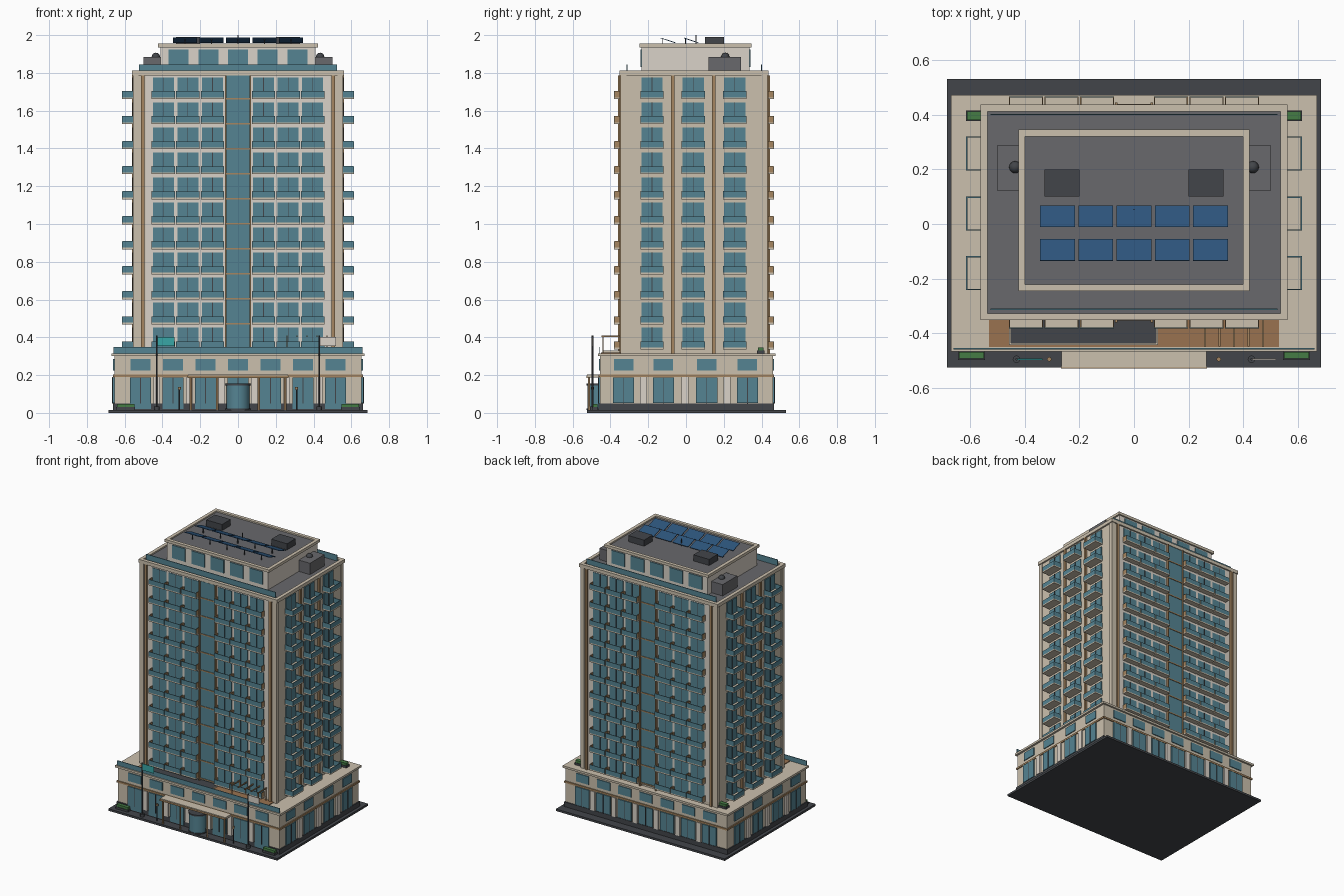
import bpy, bmesh, math
from mathutils import Matrix, Vector

if "Cube" in bpy.data.objects:
    bpy.data.objects.remove(bpy.data.objects["Cube"])


def mat(name, r, g, b):
    m = bpy.data.materials.new(name)
    m.diffuse_color = (r, g, b, 1)
    m.use_nodes = True
    m.node_tree.nodes["Principled BSDF"].inputs["Base Color"].default_value = m.diffuse_color
    return m


WALL = mat("stone", .60, .53, .42)
PALE = mat("pale_plaster", .70, .65, .58)
GLASS = mat("glass", .09, .23, .29)
TAN = mat("bronze_trim", .38, .24, .12)
DARK = mat("slate", .055, .06, .068)
ROOF = mat("roof_grey", .14, .14, .15)
SOLAR = mat("solar_blue", .026, .09, .2)
GREEN = mat("planting", .06, .2, .06)
WOOD = mat("deck_wood", .32, .17, .08)
TEAL = mat("teal_cloth", .04, .38, .38)


def finish(bm, name, m):
    me = bpy.data.meshes.new(name)
    bm.to_mesh(me)
    bm.free()
    o = bpy.data.objects.new(name, me)
    bpy.context.collection.objects.link(o)
    me.materials.append(m)
    return o


def boxes(name, m, items):
    """One object from many boxes, each (x0, x1, y0, y1, z0, z1)."""
    bm = bmesh.new()
    for x0, x1, y0, y1, z0, z1 in items:
        M = Matrix.Translation(((x0 + x1) / 2, (y0 + y1) / 2, (z0 + z1) / 2)) @ \
            Matrix.Diagonal((abs(x1 - x0), abs(y1 - y0), abs(z1 - z0), 1))
        bmesh.ops.create_cube(bm, size=1, matrix=M)
    return finish(bm, name, m)


def cylinders(name, m, items, seg=12):
    """Upright cylinders, each (x, y, radius, z0, z1)."""
    bm = bmesh.new()
    for x, y, r, z0, z1 in items:
        bmesh.ops.create_cone(bm, cap_ends=True, segments=seg, radius1=r, radius2=r, depth=z1 - z0,
                              matrix=Matrix.Translation((x, y, (z0 + z1) / 2)))
    o = finish(bm, name, m)
    for p in o.data.polygons:
        p.use_smooth = len(p.vertices) == 4
    o.data.set_sharp_from_angle(angle=math.radians(40))
    return o


def ring(x, y0, y1, t, z0, z1):
    """Four boxes forming a rectangular frame, symmetric in x."""
    return [(-x, x, y0, y0 + t, z0, z1), (-x, x, y1 - t, y1, z0, z1),
            (-x, -x + t, y0 + t, y1 - t, z0, z1), (x - t, x, y0 + t, y1 - t, z0, z1)]


def on_wall(side, block, u, hw, d0, d1, z0, z1):
    """Box on a wall: u along the wall, d outward from it."""
    X, Y0, Y1 = block
    if side == "front":
        return (u - hw, u + hw, Y0 - d1, Y0 - d0, z0, z1)
    if side == "back":
        return (u - hw, u + hw, Y1 + d0, Y1 + d1, z0, z1)
    if side == "right":
        return (X + d0, X + d1, u - hw, u + hw, z0, z1)
    return (-X - d1, -X - d0, u - hw, u + hw, z0, z1)


def mirror(b):
    return [b, (-b[1], -b[0]) + tuple(b[2:])]


SIDES = ("front", "back", "left", "right")
POD, TOW, PENT = (.655, -.455, .46), (.55, -.34, .425), (.41, -.235, .335)

# Ground slab and podium
boxes("ground_slab", DARK, [(-.685, .685, -.525, .53, 0, .015)])
boxes("podium", WALL, [(-.655, .655, -.455, .46, .01, .305)])
boxes("podium_cornice", WALL, [(-.67, .67, -.467, .473, .3, .315)])
boxes("podium_plinth", DARK, ring(.662, -.462, .467, .02, .015, .05))
boxes("podium_band", TAN, ring(.662, -.462, .467, .02, .19, .203))
win, bars, piers = [], [], []
for s in SIDES:
    lng = s in ("front", "back")
    us = [(-3 + i) * .172 for i in range(7)] if lng else [-.33, -.12, .11, .325]
    for u in us:
        win.append(on_wall(s, POD, u, .052, -.01, .006, .225, .285))
        win.append(on_wall(s, POD, u, .056, -.01, .009, .02 if s == "front" else .053, .187))
        bars.append(on_wall(s, POD, u, .002, 0, .011, .05, .187))
    mids = [(a + b) / 2 for a, b in zip(us, us[1:])]
    piers += [on_wall(s, POD, u, .018, 0, .012, .05, .19) for u in mids]
boxes("podium_windows", GLASS, win)
boxes("podium_mullions", DARK, bars)
boxes("podium_piers", PALE, piers)

# Entrance canopy and revolving door
boxes("entrance_canopy", WALL, [(-.265, .265, -.525, -.45, .188, .203)])
boxes("canopy_edge", TAN, [(-.268, .268, -.528, -.522, .186, .198)])
cylinders("canopy_columns", TAN, [(x, -.513, .006, .015, .188) for x in (-.25, -.11, .11, .25)])
cylinders("revolving_door", GLASS, [(0, -.46, .062, .015, .145)], 24)
cylinders("revolving_door_rings", DARK, [(0, -.46, .066, .145, .155), (0, -.46, .066, .015, .022)], 24)

# Street furniture: flagpoles, bollard lamps, planters
cylinders("flagpoles", DARK, [(s * .43, -.495, .004, .015, .41) for s in (-1, 1)])
cylinders("flagpole_bases", DARK, [(s * .43, -.495, .014, .015, .035) for s in (-1, 1)])
boxes("left_flag", TEAL, [(-.43, -.335, -.497, -.493, .355, .403)])
boxes("right_flag", PALE, [(.43, .52, -.497, -.493, .355, .403)])
cylinders("lamp_posts", DARK, [(s * .31, -.495, .004, .015, .125) for s in (-1, 1)])
cylinders("lamp_heads", TAN, [(s * .31, -.495, .008, .125, .138) for s in (-1, 1)])
street, roofp = (.545, .645, -.497, -.465, .015, .03), (.55, .615, .377, .415, .315, .33)
boxes("planters", DARK, mirror(street) + mirror(roofp))
boxes("planter_shrubs", GREEN, [(a + .004, b - .004, c + .004, d - .004, f, f + .017)
                                for a, b, c, d, e, f in mirror(street) + mirror(roofp)])

# Terrace: deck, pool, pergola, glass rail
boxes("terrace_deck", WOOD, [(-.53, .53, -.45, -.335, .31, .32)])
boxes("pool_water", DARK, [(-.45, .08, -.435, -.335, .315, .324)])
boxes("pool_rim", WALL, [(-.457, .087, -.443, -.435, .315, .33), (-.457, -.45, -.443, -.335, .315, .33),
                         (.08, .087, -.443, -.335, .315, .33)])
boxes("terrace_rail", GLASS, [(-.66, .66, -.459, -.454, .315, .35)])
px = [.26 + .053 * i for i in range(5)]
boxes("pergola", TAN, [(x - .003, x + .003, -.448, -.345, .403, .411) for x in px]
      + [(x - .003, x + .003, y - .003, y + .003, .32, .404) for x in (px[0], px[-1]) for y in (-.44, -.35)])

# Tower body with corner piers, cornice and roof
boxes("tower", WALL, [(-.55, .55, -.34, .425, .31, 1.795)])
boxes("tower_facade_panels", PALE, [on_wall(s, TOW, u, .215, 0, .003, .34, 1.785)
                                    for s in ("front", "back") for u in (-.275, .275)])
boxes("tower_corner_piers", WALL, [b for y in (-.346, .401)
                                   for b in mirror((.526, .556, y, y + .03, .315, 1.79))])
boxes("tower_cornice", WALL, ring(.562, -.352, .437, .025, 1.787, 1.812))
boxes("tower_roof", ROOF, [(-.54, .54, -.33, .415, 1.79, 1.802)])
boxes("roof_rails", GLASS, [(-.525, .525, y, y + .005, 1.80, 1.845) for y in (-.315, .398)])

# Vertical fins and central glazed strip
fins, strip, lines = [], [], []
for s in ("front", "back"):
    fins += [on_wall(s, TOW, u, .009, 0, .012, .315, 1.787) for u in (-.505, .505)]
    fins += [on_wall(s, TOW, u, .004, 0, .02, .315, 1.787) for u in (-.065, .065)]
    strip.append(on_wall(s, TOW, 0, .062, -.01, .01, .33, 1.785))
    lines += [on_wall(s, TOW, 0, .062, 0, .014, .335 + .1325 * i, .343 + .1325 * i) for i in range(11)]
for s in ("left", "right"):
    fins += [on_wall(s, TOW, u, .009, 0, .012, .315, 1.787) for u in (-.07, .147)]
boxes("vertical_fins", TAN, fins)
boxes("central_glazing", GLASS, strip)
boxes("central_floor_bands", TAN, lines)

# Windows and balconies on every floor
win, frames, slabs, glass, cheeks = [], [], [], [], []
for i in range(11):
    z = .341 + .1325 * i
    for s in SIDES:
        lng = s in ("front", "back")
        D = .042 if lng else .064
        for u in ((-.395, -.265, -.135, .135, .265, .395) if lng else (-.18, .038, .258)):
            win.append(on_wall(s, TOW, u, .056, -.01, .006, z, z + .11))
            frames.append(on_wall(s, TOW, u, .0015, 0, .009, z, z + .11))
            slabs.append(on_wall(s, TOW, u, .062, 0, D, z - .005, z + .004))
            glass.append(on_wall(s, TOW, u, .062, D - .004, D, z + .004, z + .037))
            for e in (-.06, .06):
                (cheeks if lng else glass).append(
                    on_wall(s, TOW, u + e, .002, 0, D - .003, z + .003, z + .038))
boxes("tower_windows", GLASS, win)
boxes("window_mullions", DARK, frames)
boxes("balcony_slabs", WALL, slabs)
boxes("balcony_glass", GLASS, glass)
boxes("balcony_side_panels", TAN, cheeks)

# Penthouse
boxes("penthouse", PALE, [(-.41, .41, -.235, .335, 1.8, 1.94)])
boxes("penthouse_parapet", WALL, ring(.423, -.246, .346, .025, 1.935, 1.955))
boxes("penthouse_roof", ROOF, [(-.4, .4, -.222, .322, 1.935, 1.945)])
boxes("penthouse_windows", GLASS, [on_wall(s, PENT, .157 * k, .053, -.01, .006, 1.83, 1.925)
                                   for s in ("front", "back") for k in range(-2, 3)])

# Rooftop plant
boxes("side_plant_rooms", ROOF, mirror((.405, .5, .12, .29, 1.8, 1.885)))
bm = bmesh.new()
for s in (-1, 1):
    bmesh.ops.create_uvsphere(bm, u_segments=16, v_segments=8, radius=.022,
                              matrix=Matrix.Translation((s * .435, .208, 1.885)))
for f in bm.faces:
    f.smooth = True
finish(bm, "plant_vents", DARK)
boxes("cooling_units", DARK, mirror((.2, .328, .1, .2, 1.94, 1.99)))
cylinders("antenna", DARK, [(0, .053, .003, 1.94, 2.0)], 8)

# Solar panels, raised at the front edge
panels, legs = bmesh.new(), []
for yc in (-.095, .028):
    for k in range(-2, 3):
        M = Matrix.Translation((.14 * k, yc, 1.972)) @ Matrix.Rotation(math.radians(-18), 4, 'X') \
            @ Matrix.Diagonal((.128, .082, .004, 1))
        bmesh.ops.create_cube(panels, size=1, matrix=M)
        legs.append((.14 * k - .003, .14 * k + .003, yc - .033, yc - .029, 1.94, 1.981))
finish(panels, "solar_panels", SOLAR)
boxes("solar_supports", DARK, legs)
